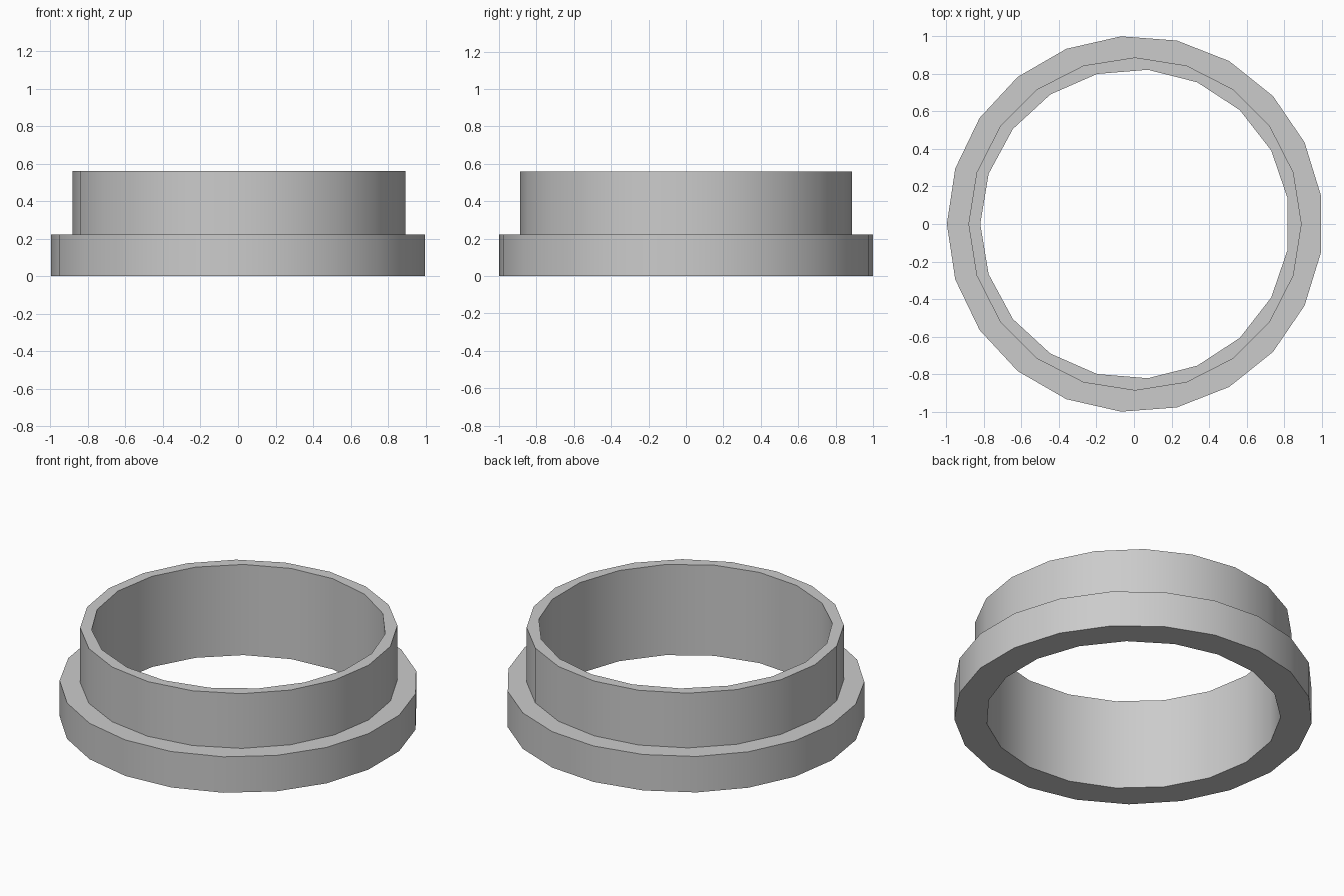
import bpy
import bmesh
from math import cos, sin, pi, radians

cube = bpy.data.objects.get("Cube")
if cube:
    bpy.data.objects.remove(cube, do_unlink=True)

# Heights and the common axis of the ring
FLANGE_TOP = 0.222
COLLAR_TOP = 0.56
AXIS_X = 0.0055

# Plain grey material
grey = bpy.data.materials.new("light grey")
grey.use_nodes = True
colour = (0.6, 0.6, 0.6, 1)
grey.diffuse_color = colour
grey.node_tree.nodes["Principled BSDF"].inputs["Base Color"].default_value = colour

bm = bmesh.new()


def loop(sides, radius, z):
    """Closed polygon loop with one corner pointing to -x."""
    angles = [pi + 2 * pi * i / sides for i in range(sides)]
    verts = [bm.verts.new((AXIS_X + radius * cos(a), radius * sin(a), z)) for a in angles]
    return [bm.edges.new((verts[i - 1], verts[i])) for i in range(sides)]


def wall(sides, radius, bottom, top):
    """Upright wall; returns its bottom and top loops."""
    low, high = loop(sides, radius, bottom), loop(sides, radius, top)
    for a, b in zip(low, high):
        bm.faces.new((a.verts[0], a.verts[1], b.verts[1], b.verts[0]))
    return low, high


def annulus(outer, inner):
    """Flat ring between two loops with different side counts."""
    bmesh.ops.triangle_fill(bm, edges=outer + inner, use_beauty=True, normal=(0, 0, 1))


# Flange, collar and bore walls
flange_low, flange_high = wall(21, 1.003, 0, FLANGE_TOP)
collar_low, collar_high = wall(20, 0.888, FLANGE_TOP, COLLAR_TOP)
bore_low, bore_high = wall(19, 0.825, 0, COLLAR_TOP)

# Underside, flange step and rim
annulus(flange_low, bore_low)
annulus(flange_high, collar_low)
annulus(collar_high, bore_high)
bmesh.ops.recalc_face_normals(bm, faces=bm.faces[:])

mesh = bpy.data.meshes.new("flanged_ring")
bm.to_mesh(mesh)
bm.free()
mesh.materials.append(grey)
ring = bpy.data.objects.new("flanged_ring", mesh)
bpy.context.collection.objects.link(ring)

# Smooth round walls, sharp rims
bpy.ops.object.select_all(action="DESELECT")
ring.select_set(True)
bpy.context.view_layer.objects.active = ring
bpy.ops.object.shade_smooth_by_angle(angle=radians(30))
